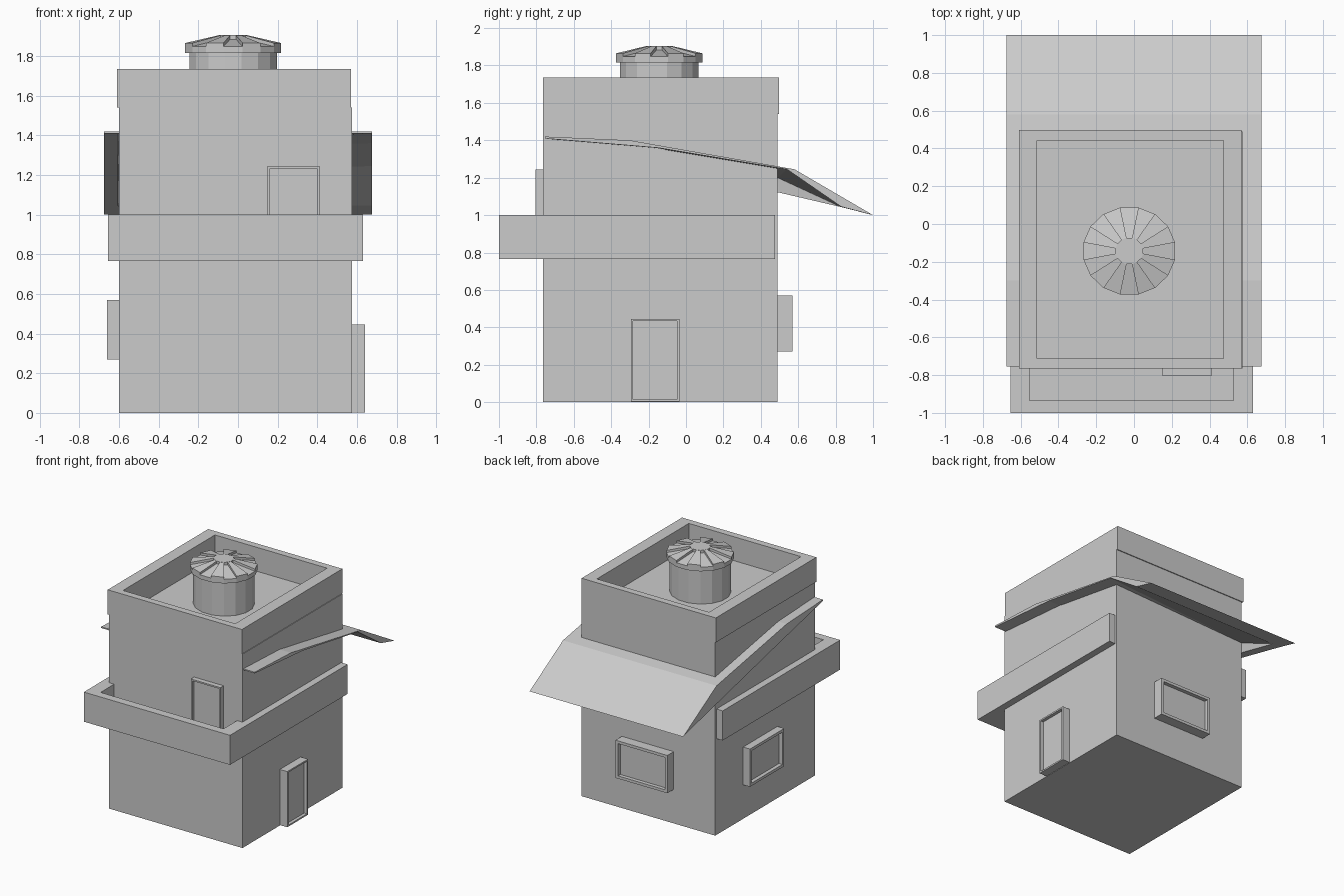
import bpy, bmesh
from math import cos, sin, tau
from mathutils import Vector

cube = bpy.data.objects.get("Cube")
if cube:
    bpy.data.objects.remove(cube)

plaster = bpy.data.materials.new("plain_grey")
plaster.use_nodes = True
GREY = (0.6, 0.6, 0.6, 1)
plaster.diffuse_color = GREY
plaster.node_tree.nodes["Principled BSDF"].inputs["Base Color"].default_value = GREY


def finish(name, bm):
    bmesh.ops.recalc_face_normals(bm, faces=bm.faces)
    mesh = bpy.data.meshes.new(name)
    bm.to_mesh(mesh)
    bm.free()
    mesh.materials.append(plaster)
    obj = bpy.data.objects.new(name, mesh)
    bpy.context.collection.objects.link(obj)
    return obj


def box(name, lo, hi, facing=None, margin=(0, 0, 0), depth=0):
    """Box between two corners, optionally hollowed on the side it faces."""
    lo, hi = Vector(lo), Vector(hi)
    bm = bmesh.new()
    bmesh.ops.create_cube(bm, size=1)
    for v in bm.verts:
        v.co = Vector([(lo[i] + hi[i]) / 2 + v.co[i] * (hi[i] - lo[i]) for i in range(3)])
    if facing:
        way = Vector(facing)
        bm.normal_update()
        face = max(bm.faces, key=lambda f: f.normal.dot(way))
        bmesh.ops.inset_region(bm, faces=[face], thickness=0.01)
        mid = (lo + hi) / 2
        for v in face.verts:
            for i in range(3):
                if not way[i]:
                    v.co[i] = lo[i] + margin[i] if v.co[i] < mid[i] else hi[i] - margin[i]
        new = bmesh.ops.extrude_discrete_faces(bm, faces=[face])["faces"][0]
        for v in new.verts:
            v.co -= way * depth
    return finish(name, bm)


# Walls, roof parapet and wraparound balcony
box("house_walls", (-0.6, -0.765, 0), (0.575, 0.49, 1.54))
box("roof_parapet", (-0.61, -0.765, 1.54), (0.57, 0.497, 1.735),
    (0, 0, 1), (0.097, 0.054, 0), 0.19)
box("balcony", (-0.655, -1.0, 0.765), (0.63, 0.475, 1.0),
    (0, 0, 1), (0.102, 0.065, 0), 0.195)

# Doors and windows with recessed panels
box("balcony_door", (0.15, -0.805, 0.8), (0.41, -0.76, 1.245),
    (0, -1, 0), (0.012, 0, 0.012), 0.02)
box("side_door", (0.57, -0.295, 0.003), (0.64, -0.035, 0.445),
    (1, 0, 0), (0, 0.012, 0.012), 0.025)
box("back_window", (-0.235, 0.48, 0.27), (0.22, 0.57, 0.57),
    (0, 1, 0), (0.022, 0, 0.022), 0.03)
box("side_window", (-0.66, -0.29, 0.27), (-0.59, 0.14, 0.57),
    (-1, 0, 0), (0, 0.022, 0.022), 0.03)

# Awning: lofted bent sheet, deep on one end and thin on the other
top = [(-0.755, 1.42), (-0.3, 1.4), (0.58, 1.245), (1.0, 1.0)]
under_chord = [(0.83, 1.043), (0.5, 1.12), (-0.15, 1.272), (-0.755, 1.41)]
under_inner = [(0.83, 1.043), (0.49, 1.2), (-0.15, 1.34), (-0.755, 1.41)]
under_thin = [(0.83, 1.045), (0.54, 1.245), (-0.15, 1.36), (-0.755, 1.41)]
bm = bmesh.new()
sections = []
for x, under in ((-0.675, under_chord), (-0.605, under_chord),
                 (-0.6, under_inner), (0.675, under_thin)):
    sections.append([bm.verts.new((x, y, z)) for y, z in top + under])
for a, b in zip(sections, sections[1:]):
    for i in range(len(a)):
        j = (i + 1) % len(a)
        bm.faces.new((a[i], a[j], b[j], b[i]))
bm.faces.new(sections[0])
bm.faces.new(sections[-1])
finish("awning", bm)

# Water tank on the roof
CX, CY, SIDES = -0.025, -0.143, 16


def ring(bm, radius, z):
    return [bm.verts.new((CX + radius * cos(tau * (k + 0.5) / SIDES),
                          CY + 0.95 * radius * sin(tau * (k + 0.5) / SIDES), z))
            for k in range(SIDES)]


def lathe(name, profile):
    bm = bmesh.new()
    rings = [ring(bm, r, z) for r, z in profile]
    for a, b in zip(rings, rings[1:]):
        for k in range(SIDES):
            n = (k + 1) % SIDES
            bm.faces.new((a[k], a[n], b[n], b[k]))
    bm.faces.new(rings[0])
    bm.faces.new(rings[-1])
    return finish(name, bm)


lathe("tank_body", [(0.225, 1.54), (0.225, 1.83)])
lathe("tank_lid", [(0.247, 1.815), (0.247, 1.848), (0.07, 1.885)])

# Raised wedges alternating with open grooves, joined by a hub
lathe("lid_hub", [(0.075, 1.87), (0.075, 1.905)])
bm = bmesh.new()
bottom = [ring(bm, 0.247, 1.84), ring(bm, 0.07, 1.875)]
upper = [ring(bm, 0.247, 1.865), ring(bm, 0.07, 1.905)]
for k in range(0, SIDES, 2):
    n = k + 1
    lower = [bottom[0][k], bottom[0][n], bottom[1][n], bottom[1][k]]
    raised = [upper[0][k], upper[0][n], upper[1][n], upper[1][k]]
    bm.faces.new(lower)
    bm.faces.new(raised)
    for i in range(4):
        j = (i + 1) % 4
        bm.faces.new((lower[i], lower[j], raised[j], raised[i]))
finish("lid_ribs", bm)
